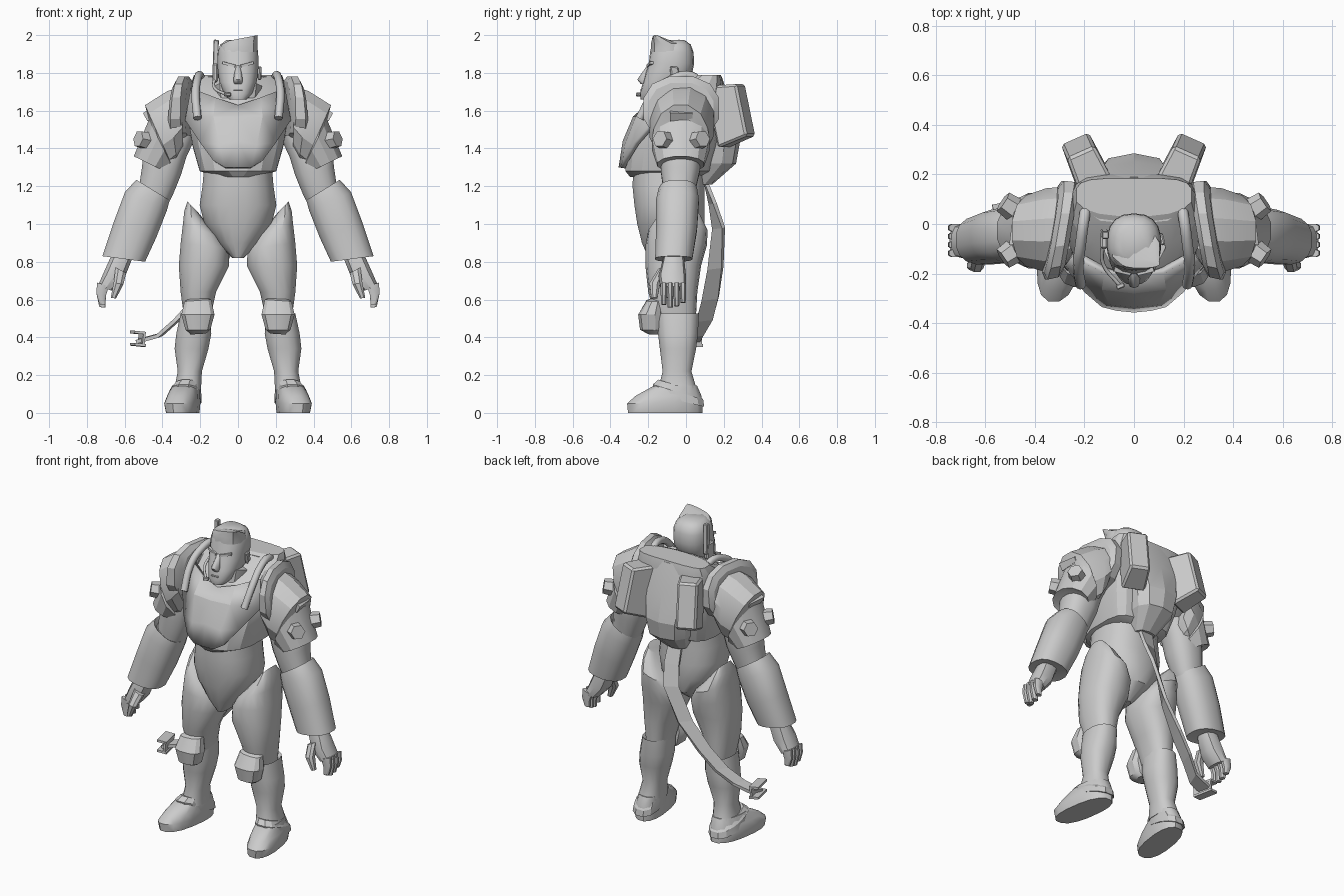
import bpy, bmesh, math
from mathutils import Vector, Matrix, Euler

grey = bpy.data.materials.new("suit grey")
grey.diffuse_color = (0.6, 0.6, 0.6, 1)


def finish(name, bm, mirror=False, angle=32):
    bmesh.ops.recalc_face_normals(bm, faces=bm.faces)
    me = bpy.data.meshes.new(name)
    bm.to_mesh(me)
    bm.free()
    ob = bpy.data.objects.new(name, me)
    bpy.context.collection.objects.link(ob)
    me.materials.append(grey)
    if mirror:
        ob.modifiers.new("mirror", 'MIRROR')
    if angle:
        bpy.context.view_layer.objects.active = ob
        ob.select_set(True)
        bpy.ops.object.shade_smooth_by_angle(angle=math.radians(angle))
        ob.select_set(False)
    return ob


def loft(name, rows, n=16, p=2.4, pback=None, mirror=True, splay=0, angle=32):
    """Rows: outer point x,z, inner point x,z, front y, back y, slope along y."""
    bm = bmesh.new()
    rings = []
    for r in rows:
        ax, az, bx, bz, yf, yb = r[:6]
        slope = r[6] if len(r) > 6 else 0
        ring = []
        for i in range(n):
            t = 2 * math.pi * (i + 0.5) / n
            c, s = math.cos(t), math.sin(t)
            e = 2 / (pback if pback and s > 0 else p)
            u = math.copysign(abs(c) ** e, c)
            v = math.copysign(abs(s) ** e, s)
            dy = v * (yb - yf) / 2
            x = (ax + bx) / 2 + u * (ax - bx) / 2 - splay * dy
            z = (az + bz) / 2 + u * (az - bz) / 2 + slope * dy
            ring.append(bm.verts.new((x, (yf + yb) / 2 + dy, z)))
        rings.append(ring)
    for a, b in zip(rings, rings[1:]):
        for i in range(n):
            j = (i + 1) % n
            bm.faces.new((a[i], a[j], b[j], b[i]))
    bm.faces.new(rings[0])
    bm.faces.new(rings[-1])
    return finish(name, bm, mirror, angle)


def stack(name, rows, **kw):
    """Centred loft; rows: z, half width, front y, back y, slope."""
    return loft(name, [(w, z, -w, z, *rest) for z, w, *rest in rows], mirror=False, **kw)


def box(name, loc, size, rot=(0, 0, 0), mirror=False, taper=1.0, bevel=0.0):
    """Box whose back (+y) face can be tapered."""
    bm = bmesh.new()
    bmesh.ops.create_cube(bm, size=1)
    for v in bm.verts:
        if v.co.y > 0:
            v.co.x *= taper
            v.co.z *= taper
    bmesh.ops.scale(bm, vec=size, verts=bm.verts)
    if bevel:
        bmesh.ops.bevel(bm, geom=bm.edges[:], offset=bevel, segments=1, affect='EDGES')
    bmesh.ops.transform(bm, matrix=Matrix.Translation(loc) @ Euler(rot).to_matrix().to_4x4(), verts=bm.verts)
    return finish(name, bm, mirror)


def tube(name, pts, r):
    """Round tube along a smooth path."""
    cu = bpy.data.curves.new(name, 'CURVE')
    cu.dimensions = '3D'
    cu.bevel_depth, cu.bevel_resolution, cu.resolution_u = r, 2, 4
    cu.use_fill_caps = True
    sp = cu.splines.new('BEZIER')
    sp.bezier_points.add(len(pts) - 1)
    for b, q in zip(sp.bezier_points, pts):
        b.co = q
        b.handle_left_type = b.handle_right_type = 'AUTO'
    cu.materials.append(grey)
    bpy.context.collection.objects.link(bpy.data.objects.new(name, cu))


# Torso
stack("belly", [(.82, .03, -.2, -.04), (.9, .11, -.235, .07), (1.0, .18, -.26, .1),
                (1.1, .205, -.275, .1), (1.2, .19, -.285, .1), (1.32, .18, -.28, .1)], n=20)
stack("chest", [(1.25, .11, -.3, .09), (1.28, .205, -.325, .13), (1.42, .245, -.315, .17),
                (1.54, .265, -.255, .19), (1.66, .26, -.19, .2), (1.73, .255, -.1, .2),
                (1.79, .235, .03, .185)], p=2.3, pback=4, angle=20)

# Breast plate with a V-shaped lower rim
bm = bmesh.new()
grid = [[(0, -.21, 1.63), (.12, -.2, 1.67), (.25, -.13, 1.72)],
        [(0, -.28, 1.57), (.13, -.265, 1.57), (.28, -.17, 1.55)],
        [(0, -.335, 1.44), (.1, -.325, 1.42), (.2, -.275, 1.43)],
        [(0, -.357, 1.30), (.07, -.35, 1.30), (.13, -.335, 1.335)]]
v = [[bm.verts.new(c) for c in row] for row in grid]
for a, b in zip(v, v[1:]):
    for i in range(2):
        bm.faces.new((a[i], b[i], b[i + 1], a[i + 1]))
ob = finish("breast_plate", bm, True, 15)
ob.modifiers.new("thickness", 'SOLIDIFY').thickness = 0.03
ob.modifiers["thickness"].offset = -1

stack("collar", [(1.64, .12, -.2, .06, -.25), (1.72, .13, -.19, .08, -.25),
                 (1.73, .1, -.16, .05, -.25)], n=12)

# Back pack and its two slanted pods
stack("back_pack", [(1.21, .07, .0, .14), (1.32, .13, .0, .265), (1.43, .15, .0, .285),
                    (1.6, .18, .0, .25), (1.78, .2, .0, .19)], n=10, p=2.8, angle=15)
box("pack_pod", (.192, .24, 1.585), (.145, .175, .335), (.22, 0, -.42), True, .84, .012)

# Head
stack("neck", [(1.55, .09, -.15, .05), (1.76, .08, -.14, .03)], n=12)
stack("head", [(1.66, .045, -.24, -.15), (1.69, .075, -.245, -.08), (1.75, .1, -.228, .005),
               (1.81, .108, -.212, .035), (1.85, .11, -.197, .043), (1.91, .108, -.19, .04),
               (1.95, .095, -.175, .025), (1.975, .06, -.14, -.01)], n=18, angle=45)
loft("nose", [(.012, 1.84, -.012, 1.84, -.205, -.16), (.026, 1.765, -.026, 1.765, -.258, -.19),
              (.022, 1.742, -.022, 1.742, -.24, -.19)], n=10, mirror=False, angle=60)
box("brow", (.047, -.19, 1.845), (.07, .02, .014), (0, -.25, .25), True)
box("mouth", (0, -.237, 1.712), (.05, .01, .008), bevel=.002)
box("ear", (.112, -.06, 1.8), (.02, .045, .075), (.1, 0, .2), True, .8, .006)
loft("hair_crest", [(.108, 1.91, -.1, 1.91, -.19, .0), (.106, 1.955, -.09, 1.95, -.188, -.02),
                    (.105, 2.0, -.05, 1.97, -.178, -.14)], n=12, mirror=False)

# Headset with aerial and microphone
box("headset", (-.12, -.065, 1.8), (.03, .07, .1), bevel=.008)
box("aerial", (-.118, -.04, 1.88), (.028, .03, .19), (.05, .03, 0), bevel=.004)
tube("mic_arm", [(-.125, -.08, 1.77), (-.125, -.16, 1.72), (-.06, -.245, 1.685)], .008)
box("mic", (-.055, -.25, 1.685), (.035, .02, .02), (0, 0, .4), bevel=.004)

# Shoulders
loft("shoulder_ring", [(.25, 1.76, .255, 1.44, -.17, .14), (.27, 1.785, .275, 1.44, -.22, .175),
                       (.305, 1.785, .335, 1.44, -.23, .18), (.325, 1.75, .35, 1.46, -.2, .15)],
     n=12, angle=20, splay=.17)
loft("pauldron", [(.3, 1.735, .29, 1.38, -.195, .155), (.375, 1.71, .32, 1.31, -.2, .15),
                  (.495, 1.635, .34, 1.29, -.175, .12), (.475, 1.555, .34, 1.29, -.185, .13),
                  (.555, 1.36, .37, 1.27, -.155, .1), (.52, 1.35, .39, 1.29, -.13, .08)],
     n=12, p=2.0, angle=25)
box("shoulder_ridge", (.465, -.025, 1.58), (.06, .12, .05), (0, .5, 0), True, .6)
for yb, yaw in ((-.12, -.6), (.07, .6)):
    bm = bmesh.new()
    bmesh.ops.create_cone(bm, cap_ends=True, segments=6, radius1=.052, radius2=.045, depth=.07)
    rot = Matrix.Rotation(yaw, 4, 'Z') @ Matrix.Rotation(math.radians(80), 4, 'Y')
    bmesh.ops.transform(bm, matrix=Matrix.Translation((.5, yb, 1.445)) @ rot, verts=bm.verts)
    finish("shoulder_bolt", bm, True)

# Arms and hands
loft("upper_arm", [(.46, 1.52, .22, 1.46, -.12, .07), (.505, 1.36, .27, 1.36, -.135, .08),
                   (.51, 1.3, .3, 1.26, -.135, .075),
                   (.525, 1.2, .345, 1.15, -.12, .05), (.55, 1.1, .4, 1.05, -.11, .04)])
loft("gauntlet", [(.53, 1.2, .385, 1.12, -.12, .04), (.54, 1.235, .36, 1.125, -.145, .06),
                  (.6, 1.17, .375, 1.07, -.16, .07), (.66, 1.01, .43, .93, -.16, .06),
                  (.72, .83, .49, .8, -.165, .035), (.68, .83, .53, .81, -.14, .01)])
loft("palm", [(.67, .84, .56, .81, -.12, -.01), (.715, .74, .6, .71, -.145, .0),
              (.745, .67, .66, .645, -.135, .0)], n=10)
for i in range(4):
    y, d = -.135 + i * .034, (.0, .015, .008, -.01)[i]
    loft("finger", [(.748, .69, .68, .67, y, y + .035), (.752, .635, .698, .62, y, y + .035),
                    (.735, .575 - d, .7, .572 - d, y + .003, y + .032)], n=8)
loft("thumb", [(.65, .77, .59, .74, -.15, -.09), (.66, .69, .605, .68, -.195, -.135),
               (.675, .61, .645, .605, -.185, -.15)], n=8)

# Legs
loft("thigh", [(.268, 1.12, .21, 1.06, -.1, .03), (.285, 1.07, .16, 1.0, -.15, .08),
               (.293, 1.0, .09, .93, -.2, .115), (.305, .9, .05, .87, -.215, .11),
               (.315, .78, .045, .78, -.215, .08), (.305, .64, .115, .64, -.2, .06),
               (.28, .46, .155, .46, -.15, .05)], n=18)
loft("knee_pad", [(.25, .415, .17, .42, -.2, -.12), (.28, .44, .145, .44, -.245, -.12),
                  (.302, .52, .122, .52, -.255, -.12), (.285, .59, .14, .6, -.21, -.12),
                  (.26, .605, .17, .61, -.18, -.12)], n=12, p=2.6, angle=25)
loft("boot_shaft", [(.285, .505, .165, .505, -.14, .05), (.305, .525, .145, .525, -.16, .07),
                    (.328, .42, .14, .42, -.15, .065), (.337, .34, .155, .34, -.14, .055),
                    (.32, .22, .19, .22, -.125, .03), (.34, .12, .195, .12, -.15, .06)])
loft("foot", [(.375, 0, .21, 0, -.31, .09), (.385, .05, .205, .05, -.315, .09),
              (.37, .09, .205, .09, -.27, .085), (.345, .145, .205, .145, -.17, .06)],
     splay=.14, angle=40)
loft("ankle_cuff", [(.365, .065, .195, .065, -.17, .1, -.25), (.36, .11, .195, .11, -.18, .095, -.3),
                    (.335, .145, .2, .145, -.15, .06, -.3)], n=12, splay=.08, angle=25)

# Chest hoses
for s in (-1, 1):
    tube("chest_hose", [(s * .19, .08, 1.74), (s * .2, .03, 1.785), (s * .215, -.08, 1.765),
                        (s * .225, -.17, 1.69), (s * .215, -.245, 1.56)], .022)

# Flat trailing strap that twists towards its end buckle
path = [(0, .11, 1.24), (0, .15, 1.11), (-.02, .18, .98), (-.11, .16, .77),
        (-.23, .13, .61), (-.33, .1, .5), (-.42, .05, .42), (-.53, .03, .39)]
bm = bmesh.new()
prev = None
for i, q in enumerate(path):
    k = min(i / 4, 1)
    q = Vector(q)
    side = Vector((1, 0, 0)).lerp(Vector((.25, .9, .1)), k).normalized() * .046
    pair = (bm.verts.new(q - side), bm.verts.new(q + side))
    if prev:
        bm.faces.new((prev[0], prev[1], pair[1], pair[0]))
    prev = pair
ob = finish("strap", bm, angle=0)
ob.modifiers.new("thickness", 'SOLIDIFY').thickness = 0.02
for z in (.36, .425):
    box("buckle_rail", (-.53, .02, z), (.06, .13, .014), (0, .1, .2))
box("buckle_plate", (-.51, .02, .392), (.012, .13, .065), (0, .1, .2))
